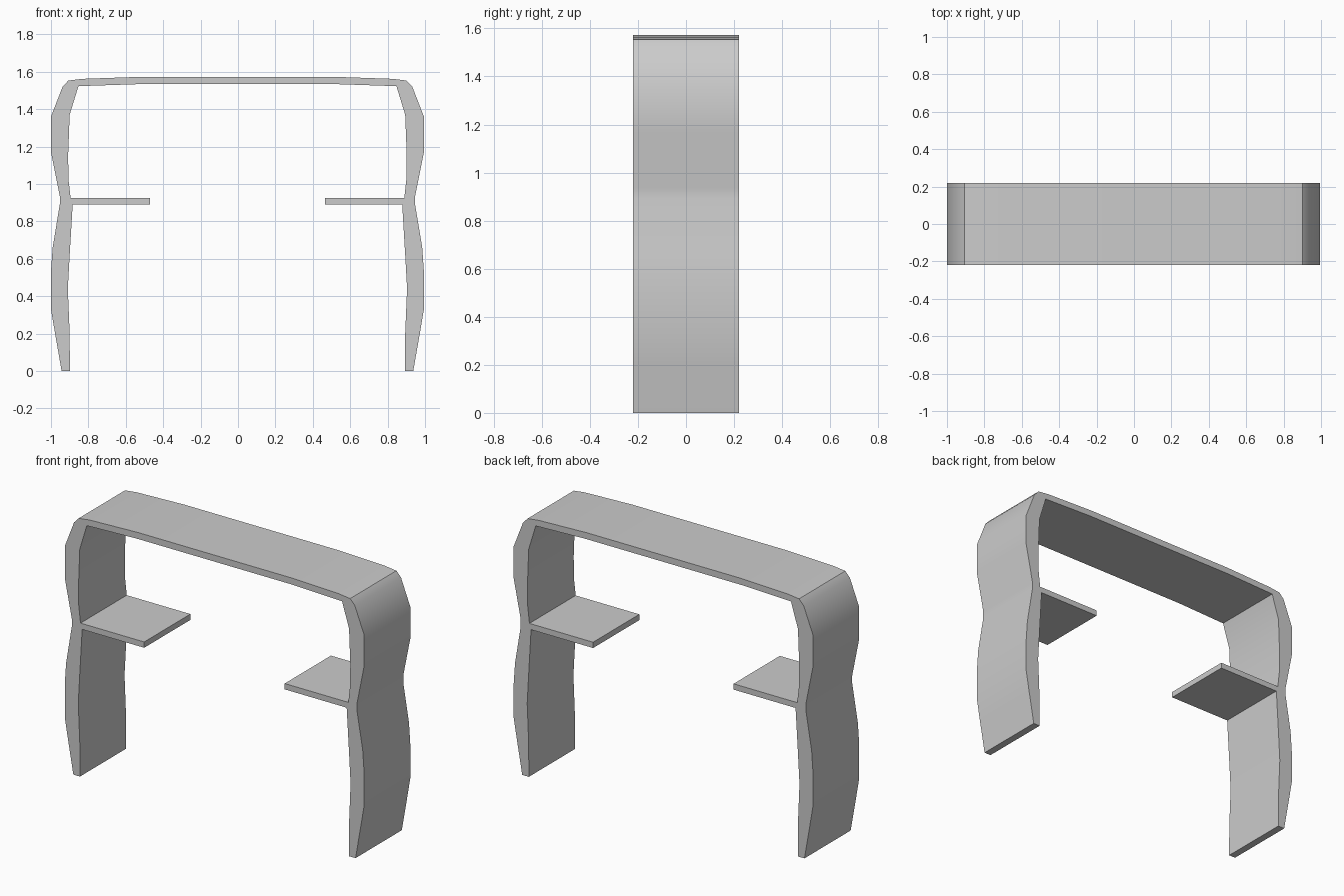
import bpy, bmesh, math

if "Cube" in bpy.data.objects:
    bpy.data.objects.remove(bpy.data.objects["Cube"])

HALF_DEPTH = 0.22
CENTRE = -0.003   # the arch sits a hair left of the origin

# Left half of the arch, from the foot up the outside to the top
outer = [(-0.94, 0), (-0.975, 0.2), (-0.997, 0.33), (-0.997, 0.53), (-0.988, 0.66),
         (-0.95, 0.89), (-0.95, 0.935), (-0.997, 1.17), (-0.997, 1.36), (-0.935, 1.52),
         (-0.904, 1.553), (-0.83, 1.562), (-0.51, 1.573)]

# From the top down the inside, around the side shelf, back to the foot
inner = [(-0.52, 1.534), (-0.85, 1.523), (-0.897, 1.37), (-0.905, 1.16), (-0.904, 1.03),
         (-0.892, 0.925), (-0.468, 0.925), (-0.468, 0.89), (-0.881, 0.89),
         (-0.897, 0.62), (-0.907, 0.44), (-0.897, 0.2), (-0.896, 0)]


def mirrored(points):
    return [(-x, z) for x, z in reversed(points)]


# Closed arch outline, extruded through the depth
outline = outer + mirrored(outer) + mirrored(inner) + inner

bm = bmesh.new()
verts = [bm.verts.new((x + CENTRE, -HALF_DEPTH, z)) for x, z in outline]
face = bm.faces.new(verts)
ext = bmesh.ops.extrude_face_region(bm, geom=[face], use_keep_orig=True)
moved = [g for g in ext["geom"] if isinstance(g, bmesh.types.BMVert)]
bmesh.ops.translate(bm, verts=moved, vec=(0, 2 * HALF_DEPTH, 0))
bmesh.ops.recalc_face_normals(bm, faces=bm.faces)
mesh = bpy.data.meshes.new("arch_with_shelves")
bm.to_mesh(mesh)
bm.free()

arch = bpy.data.objects.new("arch_with_shelves", mesh)
bpy.context.collection.objects.link(arch)

# Smooth the curved legs, keep the profile edges sharp
bpy.context.view_layer.objects.active = arch
arch.select_set(True)
bpy.ops.object.shade_smooth_by_angle(angle=math.radians(30))
